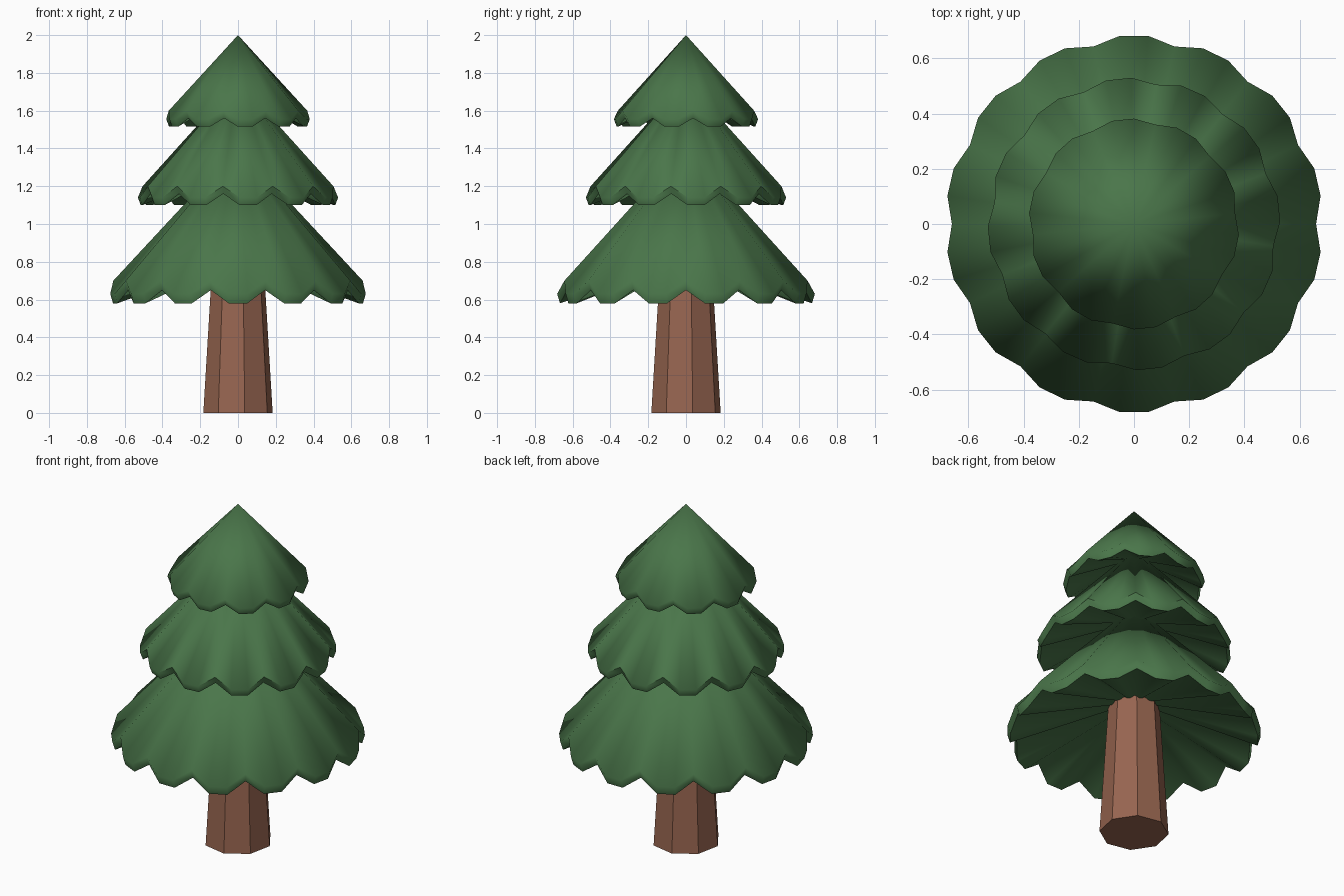
import bpy, bmesh, math

if "Cube" in bpy.data.objects:
    bpy.data.objects.remove(bpy.data.objects["Cube"])


def material(name, color):
    m = bpy.data.materials.new(name)
    m.diffuse_color = (*color, 1)
    m.use_nodes = True
    m.node_tree.nodes["Principled BSDF"].inputs["Base Color"].default_value = m.diffuse_color
    return m


GREEN = material("needle green", (0.068, 0.18, 0.068))
BROWN = material("bark brown", (0.31, 0.13, 0.08))


def finish(bm, name, mat):
    bmesh.ops.recalc_face_normals(bm, faces=bm.faces)
    mesh = bpy.data.meshes.new(name)
    bm.to_mesh(mesh)
    bm.free()
    mesh.materials.append(mat)
    obj = bpy.data.objects.new(name, mesh)
    bpy.context.collection.objects.link(obj)
    return obj


def polar(r, a, z):
    return (r * math.cos(a), r * math.sin(a), z)


def bough_tier(name, scallops, turn, apex, under_apex, radius, low, notch_rise, lip):
    """Fluted cone with a scalloped rim: two low tips, then one raised notch."""
    bm = bmesh.new()
    n = scallops * 3
    step = math.tau / n
    start = math.radians(90 + turn) + step / 2
    outer, lower = [], []
    for i in range(n):
        notch = i % 3 == 1
        r = radius * (0.965 if notch else 1.0)
        z = low + (notch_rise if notch else 0)
        a = start + i * step
        outer.append(bm.verts.new(polar(r, a, z + lip)))
        lower.append(bm.verts.new(polar(r - 0.015, a, z)))
    top = bm.verts.new((0, 0, apex))
    under = bm.verts.new((0, 0, under_apex))
    for i in range(n):
        j = (i + 1) % n
        bm.faces.new((top, outer[i], outer[j]))
        bm.faces.new((outer[i], lower[i], lower[j], outer[j]))
        bm.faces.new((under, lower[j], lower[i]))
    obj = finish(bm, name, GREEN)
    bpy.ops.object.select_all(action='DESELECT')
    obj.select_set(True)
    bpy.context.view_layer.objects.active = obj
    bpy.ops.object.shade_smooth_by_angle(angle=math.radians(70))


# Three tiers of boughs, fewer scallops towards the top
bough_tier("lower_boughs", 14, 0, 1.41, 0.81, 0.684, 0.58, 0.07, 0.05)
bough_tier("middle_boughs", 12, 6, 1.76, 1.31, 0.53, 1.10, 0.06, 0.04)
bough_tier("top_boughs", 10, 6, 2.0, 1.70, 0.382, 1.515, 0.045, 0.04)

# Tapered eight-sided trunk
bm = bmesh.new()
rings = []
for r, z in ((0.187, 0.0), (0.132, 0.9)):
    rings.append([bm.verts.new(polar(r, math.radians(-79 + 45 * i), z)) for i in range(8)])
bottom, upper = rings
for i in range(8):
    j = (i + 1) % 8
    bm.faces.new((bottom[i], bottom[j], upper[j], upper[i]))
bm.faces.new(bottom[::-1])
bm.faces.new(upper)
finish(bm, "trunk", BROWN)
